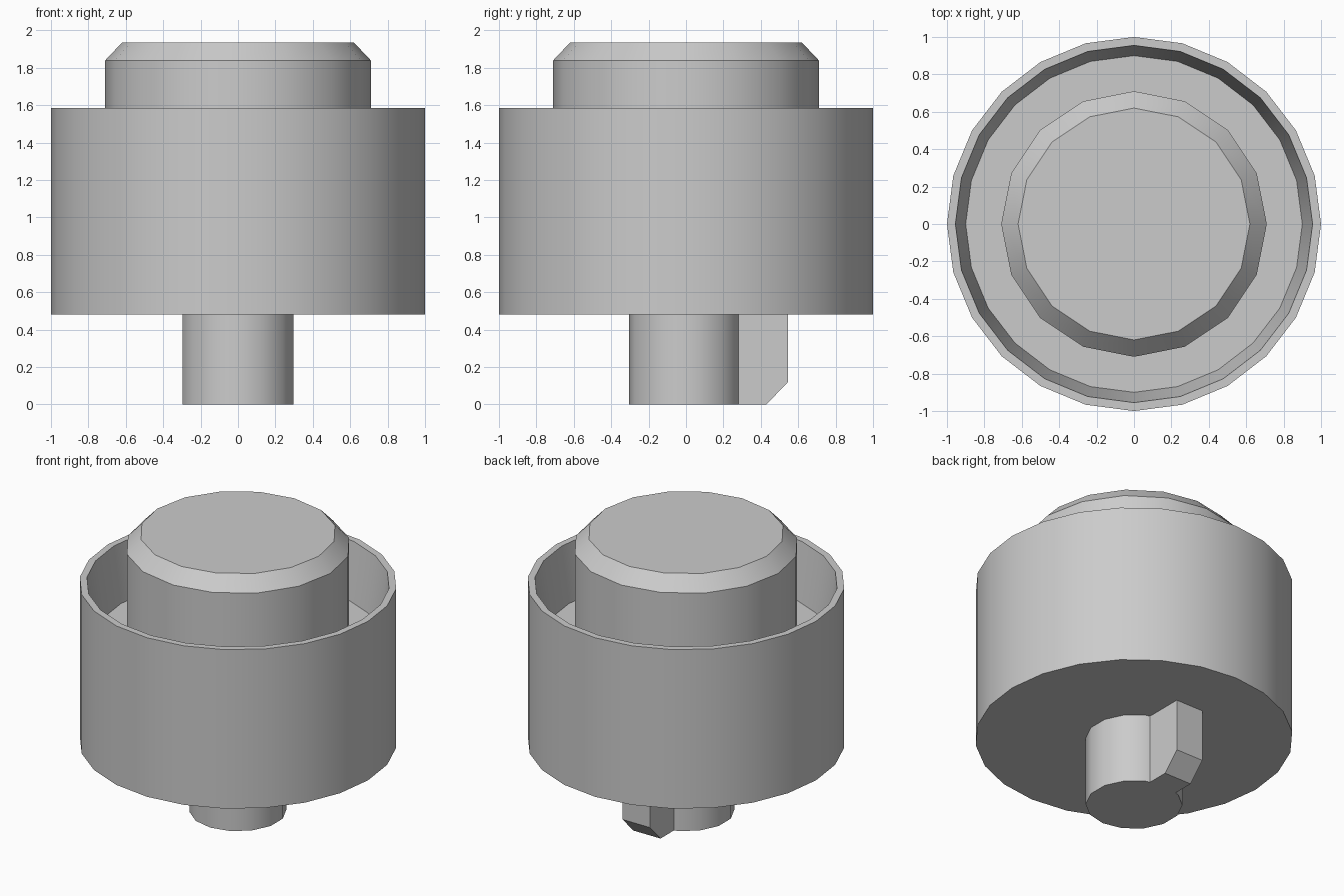
import bpy, bmesh, math

if "Cube" in bpy.data.objects:
    bpy.data.objects.remove(bpy.data.objects["Cube"])


def finish(name, bm, angle=35):
    bmesh.ops.recalc_face_normals(bm, faces=bm.faces)
    me = bpy.data.meshes.new(name)
    bm.to_mesh(me)
    bm.free()
    ob = bpy.data.objects.new(name, me)
    bpy.context.collection.objects.link(ob)
    bpy.ops.object.select_all(action='DESELECT')
    ob.select_set(True)
    bpy.context.view_layer.objects.active = ob
    bpy.ops.object.shade_smooth_by_angle(angle=math.radians(angle))
    return ob


def lathe(name, profile, sides, start=90, cap_first=False, cap_last=False):
    """Revolve a (radius, z) profile around the z axis."""
    bm = bmesh.new()
    rings = []
    for r, z in profile:
        ring = []
        for i in range(sides):
            a = math.radians(start) + math.tau * i / sides
            ring.append(bm.verts.new((r * math.cos(a), r * math.sin(a), z)))
        rings.append(ring)
    for lo, hi in zip(rings, rings[1:]):
        for i in range(sides):
            j = (i + 1) % sides
            bm.faces.new((lo[i], lo[j], hi[j], hi[i]))
    if cap_first:
        bm.faces.new(rings[0])
    if cap_last:
        bm.faces.new(rings[-1])
    return finish(name, bm)


FLOOR = 1.2

# Outer cup: flat base, wall, thin rim, slanted inner wall and groove floor
lathe("housing", [(1, 0.48), (1, 1.585), (0.955, 1.585), (0.9, FLOOR), (0.69, FLOOR)],
      24, cap_first=True)

# Raised centre button with chamfered top edge
lathe("button", [(0.71, FLOOR), (0.71, 1.84), (0.62, 1.935)], 16, cap_last=True)

# Round stem underneath
lathe("stem", [(0.305, 0), (0.305, 0.48)], 14, cap_first=True)

# Key on the back of the stem, chamfered at the lower outer corner
bm = bmesh.new()
side = [(0.2, 0), (0.43, 0), (0.545, 0.12), (0.545, 0.48), (0.2, 0.48)]
face = bm.faces.new([bm.verts.new((-0.105, y, z)) for y, z in side])
ext = bmesh.ops.extrude_face_region(bm, geom=[face])
moved = [g for g in ext["geom"] if isinstance(g, bmesh.types.BMVert)]
bmesh.ops.translate(bm, verts=moved, vec=(0.21, 0, 0))
finish("stem_key", bm)
